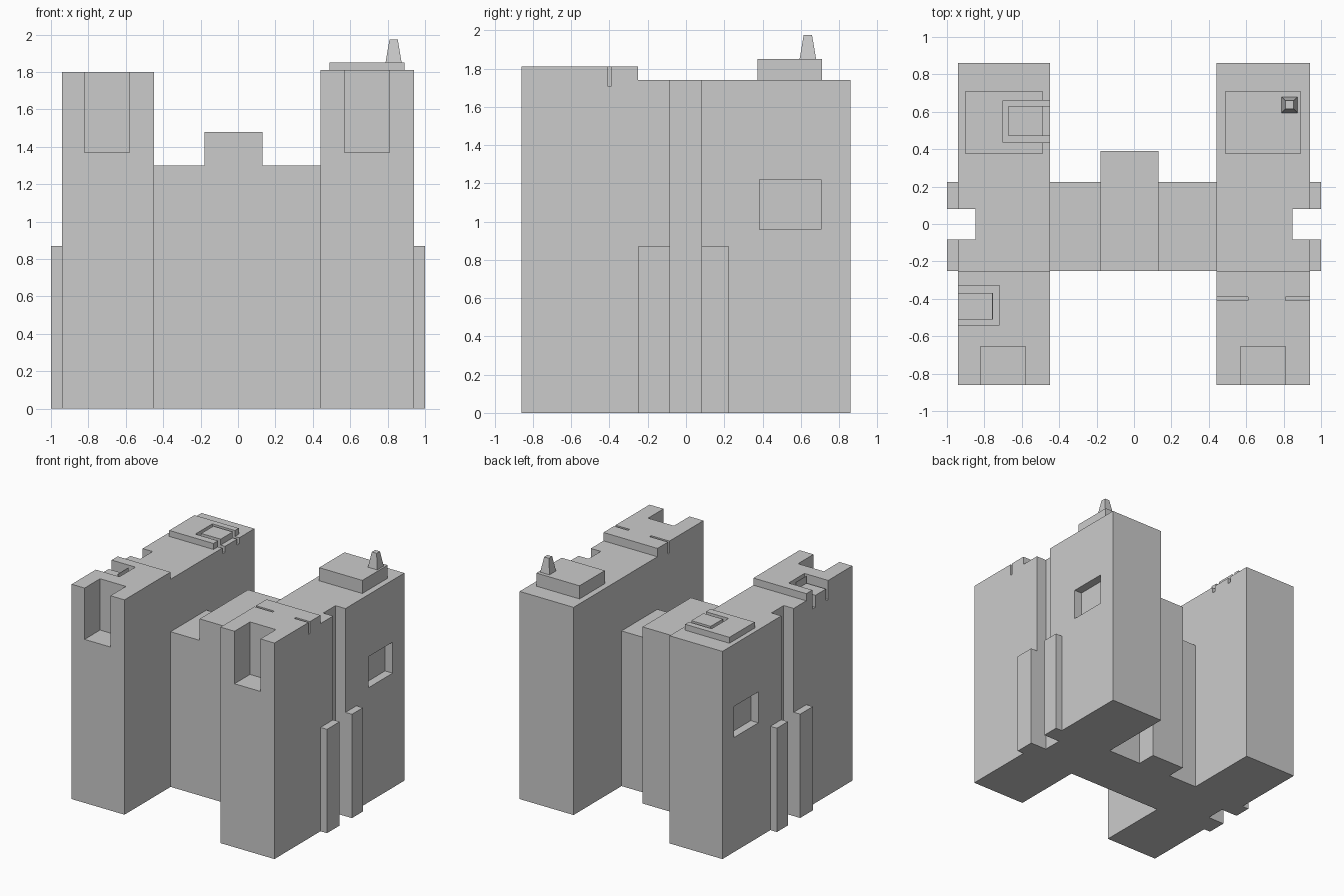
import bpy, bmesh, math

if "Cube" in bpy.data.objects:
    bpy.data.objects.remove(bpy.data.objects["Cube"])


def make(name, bm):
    bmesh.ops.recalc_face_normals(bm, faces=bm.faces[:])
    me = bpy.data.meshes.new(name)
    bm.to_mesh(me)
    bm.free()
    ob = bpy.data.objects.new(name, me)
    bpy.context.collection.objects.link(ob)
    return ob


def prism(name, profile, axis, lo, hi):
    """Extrude a 2D profile along x (profile is y,z) or z (profile is x,y)."""
    bm = bmesh.new()
    pts = [(lo, a, b) if axis == 'x' else (a, b, lo) for a, b in profile]
    face = bm.faces.new([bm.verts.new(p) for p in pts])
    ext = bmesh.ops.extrude_face_region(bm, geom=[face])
    d = hi - lo
    bmesh.ops.translate(bm, verts=[v for v in ext['geom'] if isinstance(v, bmesh.types.BMVert)],
                        vec=(d, 0, 0) if axis == 'x' else (0, 0, d))
    return make(name, bm)


def box(name, x, y, z):
    return prism(name, [(x[0], y[0]), (x[1], y[0]), (x[1], y[1]), (x[0], y[1])], 'z', *z)


def cut(ob, cutter):
    cutter.hide_render = True
    m = ob.modifiers.new("cut", 'BOOLEAN')
    m.operation, m.solver, m.object = 'DIFFERENCE', 'EXACT', cutter
    bpy.context.view_layer.objects.active = ob
    bpy.ops.object.modifier_apply(modifier=m.name)
    bpy.data.objects.remove(cutter)


def cut_box(ob, x, y, z):
    cut(ob, box("cutter", sorted(x), sorted(y), z))


def u_groove(ob, x_open, x_in, x_out, y_in, y_out, z):
    """U-shaped groove open towards x_open."""
    (a, b), (c, d) = y_in, y_out
    cut(ob, prism("cutter", [(x_open, c), (x_out, c), (x_out, d), (x_open, d),
                             (x_open, b), (x_in, b), (x_in, a), (x_open, a)], 'z', *z))


# Two tall wings with a raised front section, side shafts, windows and ribs
wings = {}
for side, s, inner, top in (("left", -1, -0.45, 1.80), ("right", 1, 0.44, 1.81)):
    profile = [(-0.86, 0), (0.86, 0), (0.86, 1.74), (-0.25, 1.74), (-0.25, top), (-0.86, top)]
    wing = prism(side + "_wing", profile, 'x', min(inner, s * 0.94), max(inner, s * 0.94))
    cut_box(wing, (s * 0.848, s * 1.1), (-0.083, 0.08), (-1, 3))
    cut_box(wing, (s * 0.87, s * 1.1), (0.385, 0.705), (0.96, 1.22))
    x = (-0.82, -0.58) if s < 0 else (0.57, 0.81)
    cut_box(wing, x, (-1, -0.655), (1.37, 3))
    wings[side] = wing
    for label, y in (("front", (-0.25, -0.083)), ("back", (0.08, 0.225))):
        box(f"{side}_{label}_rib", sorted((s * 0.94, s)), y, (0, 0.87))

# Roof slots on the right wing
for x in ((0.3, 0.61), (0.81, 1.1)):
    cut_box(wings["right"], x, (-0.41, -0.39), (1.71, 3))

# Sunken terrace with a U groove on the left wing
cut_box(wings["left"], (-1.1, -0.76), (-0.51, -0.37), (1.74, 3))
u_groove(wings["left"], -1.1, -0.755, -0.72, (-0.51, -0.37), (-0.54, -0.33), (1.64, 3))

# Rooftop slabs, the left one grooved together with the roof below
left_slab = box("left_roof_slab", (-0.90, -0.49), (0.375, 0.71), (1.74, 1.79))
for ob in (wings["left"], left_slab):
    u_groove(ob, -0.3, -0.67, -0.70, (0.47, 0.63), (0.435, 0.66), (1.69, 3))
box("right_roof_slab", (0.49, 0.89), (0.375, 0.71), (1.74, 1.85))

# Tapered chimney
bpy.ops.mesh.primitive_cone_add(vertices=4, radius1=0.043 * math.sqrt(2), radius2=0.022 * math.sqrt(2),
                                depth=0.125, location=(0.832, 0.637, 1.9125),
                                rotation=(0, 0, math.pi / 4))
bpy.context.object.name = "chimney"

# Connecting block and taller central hall
box("left_link", (-0.45, -0.18), (-0.25, 0.225), (0, 1.30))
box("right_link", (0.13, 0.44), (-0.25, 0.225), (0, 1.30))
box("central_hall", (-0.18, 0.13), (-0.25, 0.39), (0, 1.48))
